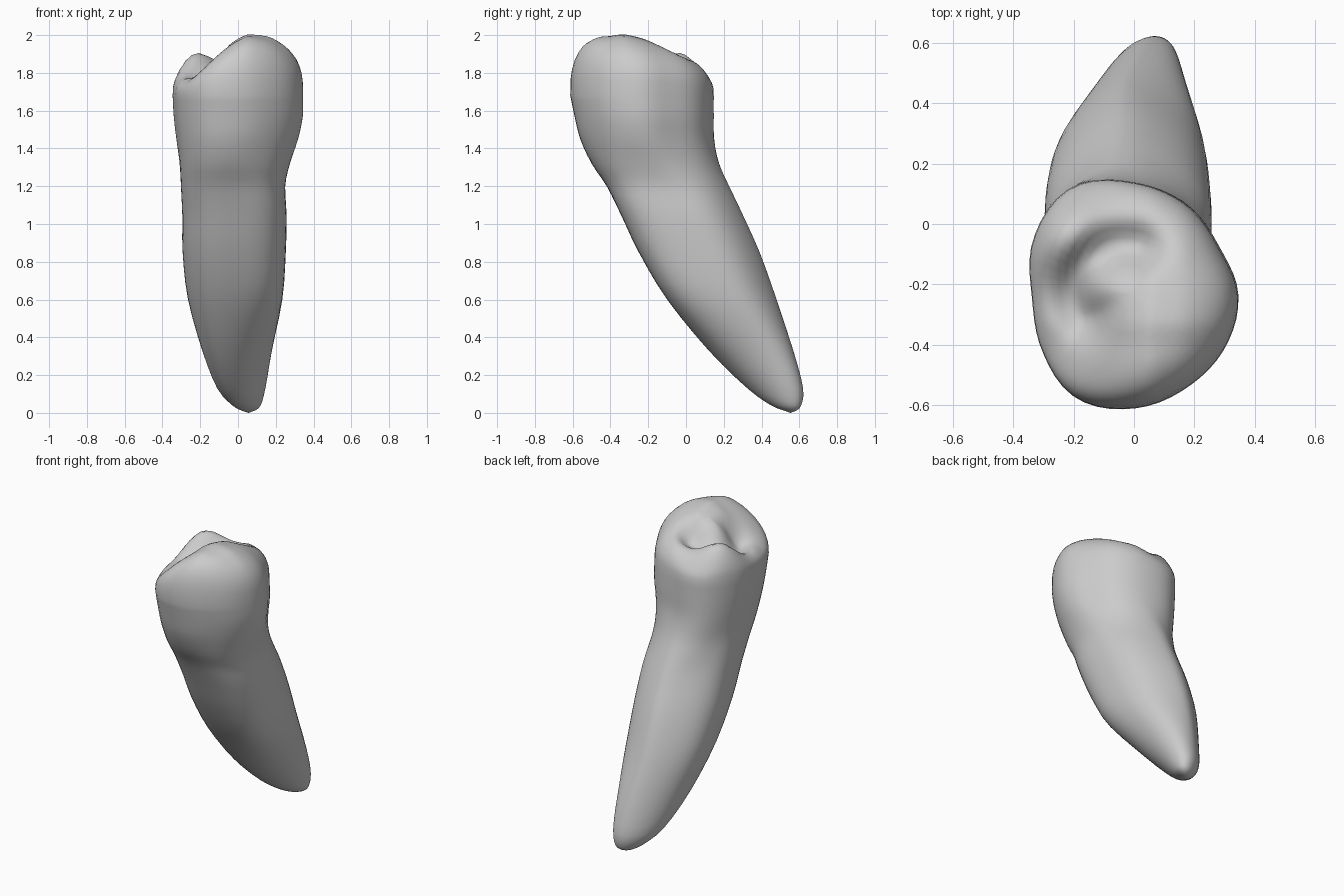
import bpy
import bmesh
from math import sin, cos, pi, exp, radians
from mathutils import Vector

default_cube = bpy.data.objects.get("Cube")
if default_cube:
    bpy.data.objects.remove(default_cube, do_unlink=True)

SEGMENTS = 56
RIM = 1.68
CENTRE = Vector((0.0, -0.235))
ANGLES = [2 * pi * i / SEGMENTS for i in range(SEGMENTS)]

# Root and crown wall extents: height, left edge, right edge, front edge, back edge
SECTIONS = [
    (0.012, 0.02, 0.09, 0.52, 0.585),
    (0.04, -0.03, 0.12, 0.45, 0.61),
    (0.13, -0.11, 0.145, 0.325, 0.62),
    (0.33, -0.19, 0.18, 0.12, 0.57),
    (0.6, -0.265, 0.235, -0.1, 0.48),
    (0.85, -0.293, 0.253, -0.25, 0.39),
    (1.05, -0.295, 0.257, -0.345, 0.3),
    (1.2, -0.303, 0.25, -0.42, 0.23),
    (1.32, -0.312, 0.275, -0.5, 0.18),
    (1.45, -0.327, 0.318, -0.56, 0.15),
    (1.57, -0.34, 0.343, -0.59, 0.147),
    (RIM, -0.346, 0.345, -0.613, 0.147),
]

# Crown outline radius at equal angles, starting from +x
CROWN_RADII = [0.343, 0.325, 0.355, 0.388, 0.43, 0.395,
               0.347, 0.362, 0.397, 0.378, 0.352, 0.345]


def spline(a, b, c, d, t):
    return b + 0.5 * t * (c - a + t * (2*a - 5*b + 4*c - d + t * (3*(b - c) + d - a)))


def smoothstep(low, high, value):
    t = min(max((value - low) / (high - low), 0), 1)
    return t * t * (3 - 2 * t)


def crown_outline():
    points = []
    count = len(CROWN_RADII)
    for i, angle in enumerate(ANGLES):
        place = i / SEGMENTS * count
        k = int(place)
        near = [CROWN_RADII[(k + j) % count] for j in (-1, 0, 1, 2)]
        points.append(Vector((cos(angle), sin(angle))) * spline(*near, place - k))
    return points


def unit_box(points):
    """Stretch an outline to fill the square from -1 to 1."""
    xs, ys = [p.x for p in points], [p.y for p in points]
    return [Vector((2 * (p.x - min(xs)) / (max(xs) - min(xs)) - 1,
                    2 * (p.y - min(ys)) / (max(ys) - min(ys)) - 1)) for p in points]


def root_outline():
    """Rounded triangle: broad and square in front, narrow behind."""
    points = []
    for a in ANGLES:
        c, s = cos(a), sin(a)
        power = 2.25 + 0.2 * c - 0.64 * s
        points.append(Vector((c, s)) * (abs(c) ** power + abs(s) ** power) ** (-1 / power))
    return points


def tip_outline(skew=0.2):
    """Oval in the same square, leaning towards the back left."""
    return [Vector((cos(a - skew), sin(a + skew))) for a in ANGLES]


def bump(x, y, cx, cy, radius):
    return exp(-((x - cx) ** 2 + (y - cy) ** 2) / radius ** 2)


def biting_height(x, y):
    """Main cusp, small inner cusp, curved groove and low front corner."""
    z = 2.01 - 0.27 * max(0, y + 0.33) + 0.22 * max(0, -0.4 - y)
    z -= 0.45 * max(0, 0.05 - x) + 0.15 * max(0, x - 0.17)
    z += 0.16 * bump(x, y, -0.25, -0.03, 0.15)
    z -= 0.08 * bump(x, y, -0.26, -0.45, 0.17)
    groove = max(bump(x, y, cx, cy, 0.075) for cx, cy in GROOVE)
    return z - 0.11 * groove


# Groove path curling around the main cusp
GROOVE = [(-0.02 + 0.18 * cos(radians(a)), -0.22 + 0.15 * sin(radians(a)))
          for a in range(80, 220, 8)]

crown = unit_box(crown_outline())
root = root_outline()
root_end = tip_outline()

bm = bmesh.new()
rings = []

# Wall rings from the root tip up to the crown rim
STEPS = 3
for k in range(len(SECTIONS) - 1):
    rows = [SECTIONS[min(max(k + j, 0), len(SECTIONS) - 1)] for j in (-1, 0, 1, 2)]
    last = k == len(SECTIONS) - 2
    for step in range(STEPS + last):
        z, x0, x1, y0, y1 = [spline(*values, step / STEPS) for values in zip(*rows)]
        ring = []
        for e, r, c in zip(root_end, root, crown):
            p = e.lerp(r, smoothstep(0.1, 0.7, z)).lerp(c, smoothstep(1.1, 1.5, z))
            ring.append(bm.verts.new(((x0 + x1) / 2 + p.x * (x1 - x0) / 2,
                                      (y0 + y1) / 2 + p.y * (y1 - y0) / 2, z)))
        rings.append(ring)

# Biting surface rings closing in from the rim
rim = [v.co.xy for v in rings[-1]]
for s in (0.993, 0.975, 0.945, 0.9, 0.85, 0.79, 0.72, 0.65, 0.58, 0.5, 0.42, 0.34, 0.26, 0.18, 0.1):
    rounding = (1 - s ** 3) ** (1 / 3)
    ring = []
    for p in rim:
        q = CENTRE + (p - CENTRE) * s
        ring.append(bm.verts.new((q.x, q.y, RIM + (biting_height(*q) - RIM) * rounding)))
    rings.append(ring)

for low, high in zip(rings, rings[1:]):
    for i in range(SEGMENTS):
        j = (i + 1) % SEGMENTS
        bm.faces.new((low[i], low[j], high[j], high[i]))

# Closing fans at the root tip and the middle of the crown
tip = bm.verts.new((0.055, 0.553, 0))
middle = bm.verts.new((*CENTRE, biting_height(*CENTRE)))
for i in range(SEGMENTS):
    j = (i + 1) % SEGMENTS
    bm.faces.new((tip, rings[0][j], rings[0][i]))
    bm.faces.new((middle, rings[-1][i], rings[-1][j]))
bmesh.ops.recalc_face_normals(bm, faces=bm.faces)

mesh = bpy.data.meshes.new("tooth")
bm.to_mesh(mesh)
bm.free()
tooth = bpy.data.objects.new("tooth", mesh)
bpy.context.collection.objects.link(tooth)

# Plain grey enamel
enamel = bpy.data.materials.new("light grey")
enamel.use_nodes = True
grey = (0.6, 0.6, 0.6, 1)
enamel.diffuse_color = grey
enamel.node_tree.nodes["Principled BSDF"].inputs["Base Color"].default_value = grey
mesh.materials.append(enamel)

bpy.context.view_layer.objects.active = tooth
tooth.select_set(True)
bpy.ops.object.shade_smooth_by_angle(angle=radians(60))
